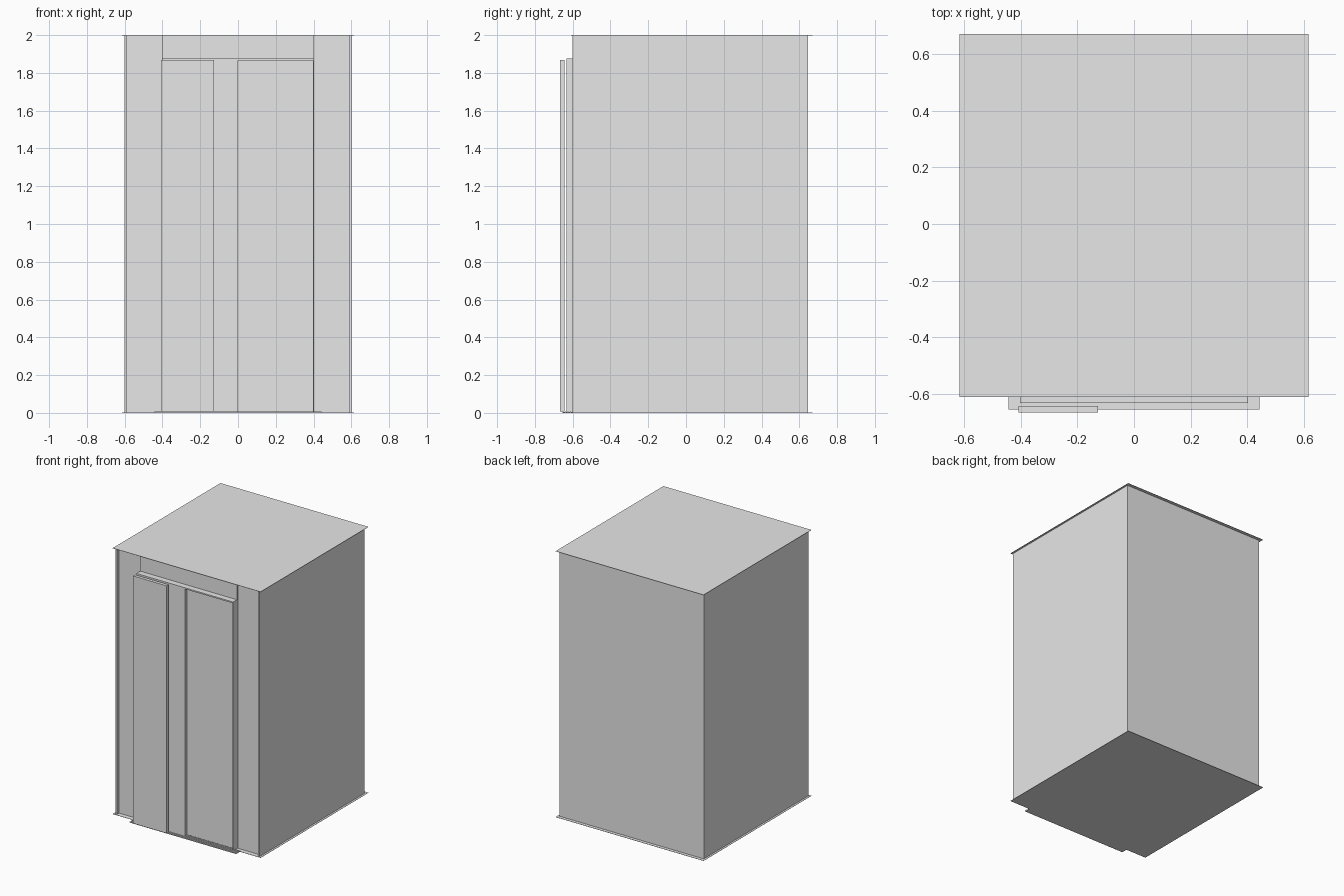
import bpy
import bmesh

if "Cube" in bpy.data.objects:
    bpy.data.objects.remove(bpy.data.objects["Cube"])

grey = bpy.data.materials.new("light_grey")
grey.diffuse_color = (0.8, 0.8, 0.8, 1)
grey.use_nodes = True
grey.node_tree.nodes["Principled BSDF"].inputs["Base Color"].default_value = grey.diffuse_color


def finish(name, bm):
    me = bpy.data.meshes.new(name)
    bm.to_mesh(me)
    bm.free()
    me.materials.append(grey)
    ob = bpy.data.objects.new(name, me)
    bpy.context.collection.objects.link(ob)
    return ob


def box(name, x, y, z):
    """Box from (min, max) pairs on each axis."""
    bm = bmesh.new()
    bmesh.ops.create_cube(bm, size=1)
    for v in bm.verts:
        v.co = [r[0] if c < 0 else r[1] for c, r in zip(v.co, (x, y, z))]
    return finish(name, bm)


ROOF_X, ROOF_Y0, ROOF_Y1 = 0.615, -0.61, 0.67
WALL_X, WALL_T = 0.6, 0.013
FRONT, BACK = -0.6, 0.645
OPEN_X, OPEN_Z = 0.402, 1.865

# Thin floor and roof sheets, slightly wider than the walls
box("floor", (-ROOF_X, ROOF_X), (ROOF_Y0, ROOF_Y1), (0, 0.002))
box("roof", (-ROOF_X, ROOF_X), (ROOF_Y0, ROOF_Y1), (1.998, 2.0))

# Cabin walls
z = (0.002, 1.998)
box("back_wall", (-WALL_X, WALL_X), (BACK - WALL_T, BACK), z)
for side, s in (("left", -1), ("right", 1)):
    box(side + "_wall", sorted((s * WALL_X, s * (WALL_X - WALL_T))),
        (FRONT, BACK - WALL_T), z)
    # Recessed front panel beside the doorway
    box(side + "_front_panel", sorted((s * OPEN_X, s * (WALL_X - WALL_T))),
        (-0.575, -0.562), z)
    # Door frame upright
    box(side + "_jamb", sorted((s * OPEN_X, s * (OPEN_X - 0.006))),
        (-0.632, -0.562), (0.004, OPEN_Z))

# Panel above the doorway and the ledge under it
box("header_panel", (-OPEN_X, OPEN_X), (-0.587, -0.562), (OPEN_Z, 1.998))
box("header_ledge", (-OPEN_X, OPEN_X), (-0.632, -0.562),
    (OPEN_Z, OPEN_Z + 0.01))

# Sliding door leaves, each on its own track
box("right_door", (0, OPEN_X - 0.006), (-0.606, -0.582), (0.008, OPEN_Z))
box("left_door", (-OPEN_X + 0.006, 0), (-0.632, -0.608), (0.008, OPEN_Z))
box("outer_door", (-0.407, -0.127), (-0.666, -0.642), (0.008, 1.868))

# Door sill with raised guide rails
box("sill", (-0.443, 0.443), (-0.655, -0.60), (0, 0.004))
for i in range(4):
    y = -0.655 + i * 0.014
    box("sill_rail_%d" % (i + 1), (-0.443, 0.443), (y, y + 0.005),
        (0.004, 0.008))
